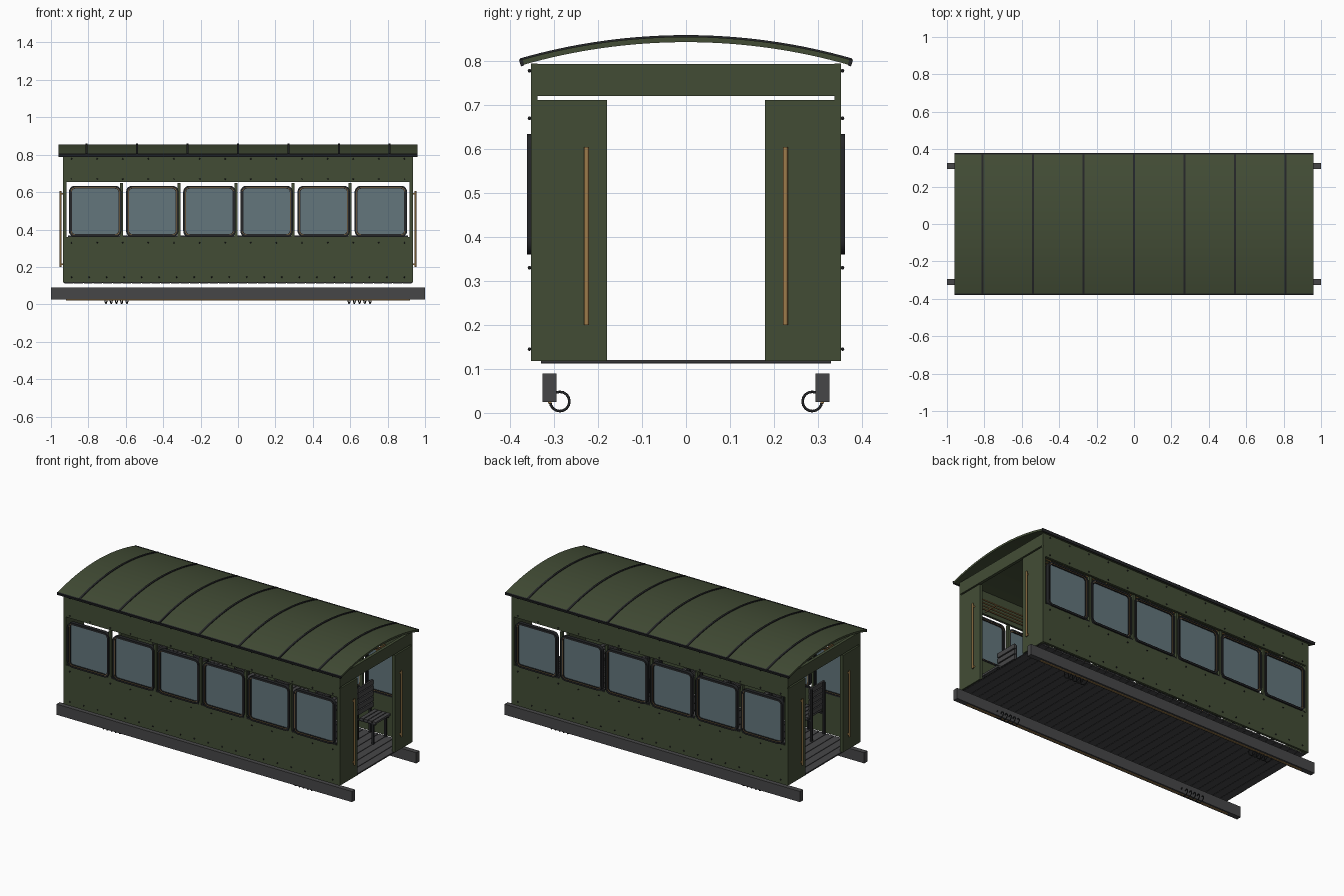
import bpy, bmesh, math
from mathutils import Matrix

old = bpy.data.objects.get("Cube")
if old:
    bpy.data.objects.remove(old, do_unlink=True)


def material(name, rgb):
    m = bpy.data.materials.new(name)
    m.use_nodes = True
    m.diffuse_color = (*rgb, 1)
    m.node_tree.nodes["Principled BSDF"].inputs["Base Color"].default_value = (*rgb, 1)
    return m


GREEN = material("olive green", (0.055, 0.073, 0.036))
GREY = material("dark grey", (0.062, 0.062, 0.064))
BLACK = material("near black", (0.018, 0.019, 0.021))
BRASS = material("brass", (0.34, 0.2, 0.07))
GLASS = material("blue grey glass", (0.125, 0.18, 0.2))


def finish(bm, name, mat, smooth=False):
    bmesh.ops.recalc_face_normals(bm, faces=bm.faces)
    me = bpy.data.meshes.new(name)
    bm.to_mesh(me)
    bm.free()
    me.materials.append(mat)
    ob = bpy.data.objects.new(name, me)
    bpy.context.collection.objects.link(ob)
    if smooth:
        bpy.ops.object.select_all(action='DESELECT')
        ob.select_set(True)
        bpy.context.view_layer.objects.active = ob
        bpy.ops.object.shade_smooth_by_angle(angle=math.radians(35))
    return ob


def add_box(bm, x, y, z):
    """Box from (low, high) pairs on each axis."""
    size = [abs(a[1] - a[0]) for a in (x, y, z)]
    mid = [(a[0] + a[1]) / 2 for a in (x, y, z)]
    bmesh.ops.create_cube(bm, size=1, matrix=Matrix.Translation(mid) @ Matrix.Diagonal((*size, 1)))


def boxes(name, mat, items):
    bm = bmesh.new()
    for item in items:
        add_box(bm, *item)
    return finish(bm, name, mat)


def span(mid, width):
    return (mid - width / 2, mid + width / 2)


# Roof: curved strips swept along x
HALF, RISE = 0.377, 0.053
RADIUS = (HALF ** 2 + RISE ** 2) / (2 * RISE)
SWEEP = math.asin(HALF / RADIUS)


def arc_strip(name, x, low, high, mat, a0=-1, a1=1, steps=32):
    bm = bmesh.new()
    loop = []
    for r, order in ((low, range(steps + 1)), (high, range(steps, -1, -1))):
        for i in order:
            a = SWEEP * (a0 + (a1 - a0) * i / steps)
            rad = RADIUS + r
            loop.append(bm.verts.new((x[0], rad * math.sin(a), 0.855 - RADIUS + rad * math.cos(a))))
    face = bm.faces.new(loop)
    ext = bmesh.ops.extrude_face_region(bm, geom=[face])["geom"]
    bmesh.ops.translate(bm, vec=(x[1] - x[0], 0, 0),
                        verts=[v for v in ext if isinstance(v, bmesh.types.BMVert)])
    return finish(bm, name, mat, True)


arc_strip("roof", (-0.96, 0.96), -0.012, 0, GREEN)
for i in range(7):
    arc_strip(f"roof_rib_{i + 1}", span((i - 3) * 0.27, 0.012), -0.001, 0.004, BLACK)
for s, side in ((-1, "right"), (1, "left")):
    arc_strip(f"{side}_roof_edge", (-0.961, 0.961), -0.014, 0.002, BLACK, s * 0.985, s * 1.006, 2)

# Window outlines with rounded corners
def outline(w, h, r, seg=5):
    pts = []
    for q, (sx, sz) in enumerate(((1, 1), (-1, 1), (-1, -1), (1, -1))):
        for i in range(seg + 1):
            a = math.pi / 2 * (q + i / seg)
            pts.append((sx * (w / 2 - r) + r * math.cos(a), sz * (h / 2 - r) + r * math.sin(a)))
    return pts


def ring(name, mat, cx, cz, w, h, r, t, y):
    bm = bmesh.new()
    loops = []
    for grow, yy in ((0, y[0]), (t, y[0]), (t, y[1]), (0, y[1])):
        pts = outline(w - 2 * grow, h - 2 * grow, r - grow)
        loops.append([bm.verts.new((cx + px, yy, cz + pz)) for px, pz in pts])
    n = len(loops[0])
    for k in range(4):
        a, b = loops[k], loops[(k + 1) % 4]
        for i in range(n):
            j = (i + 1) % n
            bm.faces.new((a[i], a[j], b[j], b[i]))
    return finish(bm, name, mat, True)


def pane(name, cx, cz, w, h, r, y):
    bm = bmesh.new()
    loops = [[bm.verts.new((cx + px, yy, cz + pz)) for px, pz in outline(w, h, r)] for yy in y]
    bm.faces.new(loops[0])
    bm.faces.new(loops[1])
    bmesh.ops.bridge_loops(bm, edges=[e for e in bm.edges])
    return finish(bm, name, GLASS)


PITCH = 0.3055
WIN_X = [(i - 2.5) * PITCH for i in range(6)]
WIN_Z = 0.497

for s, side in ((-1, "right"), (1, "left")):
    # Side walls, sill and posts
    wall = (s * 0.338, s * 0.352)
    boxes(f"{side}_lower_wall", GREEN, [((-0.935, 0.935), wall, (0.118, 0.36))])
    boxes(f"{side}_upper_wall", GREEN, [((-0.935, 0.935), wall, (0.655, 0.795))])
    boxes(f"{side}_window_sill", BLACK, [((-0.91, 0.91), (s * 0.335, s * 0.35), (0.36, 0.368))])
    boxes(f"{side}_window_posts", GREEN,
          [(span((i - 2) * PITCH - 0.011, 0.016), (s * 0.335, s * 0.352), (0.36, 0.648)) for i in range(5)])

    # Windows
    for i, cx in enumerate(WIN_X):
        tag = f"{side}_window_{i + 1}"
        ring(tag + "_frame", BLACK, cx, WIN_Z, 0.28, 0.274, 0.032, 0.01, (s * 0.338, s * 0.361))
        ring(tag + "_brass_trim", BRASS, cx, WIN_Z, 0.262, 0.256, 0.024, 0.003, (s * 0.34, s * 0.357))
        ring(tag + "_seal", BLACK, cx, WIN_Z, 0.256, 0.25, 0.021, 0.004, (s * 0.341, s * 0.355))
        pane(tag + "_glass", cx, WIN_Z, 0.25, 0.244, 0.018, (s * 0.346, s * 0.349))

    # Rivet rows
    bm = bmesh.new()
    for z, n in ((0.145, 20), (0.33, 14), (0.67, 14), (0.778, 14)):
        for k in range(n):
            x = -0.89 + 1.78 * k / (n - 1)
            bmesh.ops.create_uvsphere(bm, u_segments=8, v_segments=6, radius=0.004,
                                      matrix=Matrix.Translation((x, s * 0.356, z)))
    finish(bm, f"{side}_rivets", BLACK, True)

    # Sole bar with brass strip below
    boxes(f"{side}_sole_bar", GREY, [((-1, 1), (s * 0.295, s * 0.326), (0.025, 0.09))])
    boxes(f"{side}_sole_bar_strip", BRASS, [((-0.92, 0.92), span(s * 0.31, 0.008), (0.021, 0.026))])

    # Coil springs
    for e, end in ((-1, "rear"), (1, "front")):
        cu = bpy.data.curves.new(f"{side}_{end}_spring", 'CURVE')
        cu.dimensions = '3D'
        cu.bevel_depth = 0.003
        cu.bevel_resolution = 1
        sp = cu.splines.new('POLY')
        turns, seg = 5, 16
        sp.points.add(turns * seg)
        for k, p in enumerate(sp.points):
            a = 2 * math.pi * k / seg
            x = e * 0.65 - 0.07 + 0.14 * k / (turns * seg)
            p.co = (x, s * 0.287 + 0.022 * math.sin(a), 0.026 + 0.022 * math.cos(a), 1)
        cu.materials.append(BLACK)
        bpy.context.collection.objects.link(bpy.data.objects.new(cu.name, cu))

    # Luggage rack
    boxes(f"{side}_luggage_rack", BRASS,
          [((-0.9, 0.9), span(s * y, 0.006), (0.672, 0.678)) for y in (0.25, 0.275, 0.3, 0.325)]
          + [(span(x, 0.006), (s * 0.25, s * 0.338), (0.667, 0.672)) for x in WIN_X])

    # Slatted benches
    slats, legs = [], []
    for i in range(6):
        x = -0.7 + 0.276 * i
        ys = (s * 0.19, s * 0.332)
        slats += [((x + 0.012 + 0.028 * k, x + 0.035 + 0.028 * k), ys, (0.25, 0.262)) for k in range(4)]
        slats += [((x - 0.006, x + 0.004), ys, (0.275 + 0.034 * k, 0.302 + 0.034 * k)) for k in range(5)]
        for y in (0.2, 0.32):
            legs.append((span(x - 0.01, 0.012), span(s * y, 0.012), (0.12, 0.435)))
            legs.append((span(x + 0.095, 0.012), span(s * y, 0.012), (0.12, 0.25)))
            legs.append(((x - 0.01, x + 0.115), span(s * y, 0.01), (0.24, 0.25)))
    boxes(f"{side}_bench_slats", GREY, slats)
    boxes(f"{side}_bench_frames", BLACK, legs)

    # End panels and door handrails
    for e, end in ((-1, "rear"), (1, "front")):
        boxes(f"{side}_{end}_end_panel", GREEN,
              [((e * 0.918, e * 0.936), (s * 0.18, s * 0.352), (0.118, 0.711))])
        bm = bmesh.new()
        bmesh.ops.create_cone(bm, cap_ends=True, segments=12, radius1=0.0055, radius2=0.0055, depth=0.405,
                              matrix=Matrix.Translation((e * 0.948, s * 0.226, 0.4025)))
        for z in (0.215, 0.59):
            add_box(bm, (e * 0.935, e * 0.948), span(s * 0.226, 0.006), span(z, 0.008))
        finish(bm, f"{side}_{end}_handrail", BRASS, True)

# End headers
for e, end in ((-1, "rear"), (1, "front")):
    boxes(f"{end}_header", GREEN, [((e * 0.918, e * 0.936), (-0.352, 0.352), (0.72, 0.793))])

# Plank floor
N = 36
STEP = 1.86 / N
boxes("floor_planks", GREY,
      [(span(-0.93 + STEP * (i + 0.5), STEP - 0.005), (-0.33, 0.33), (0.112, 0.12)) for i in range(N)])
boxes("floor_base", BLACK, [((-0.93, 0.93), (-0.328, 0.328), (0.114, 0.117))])
